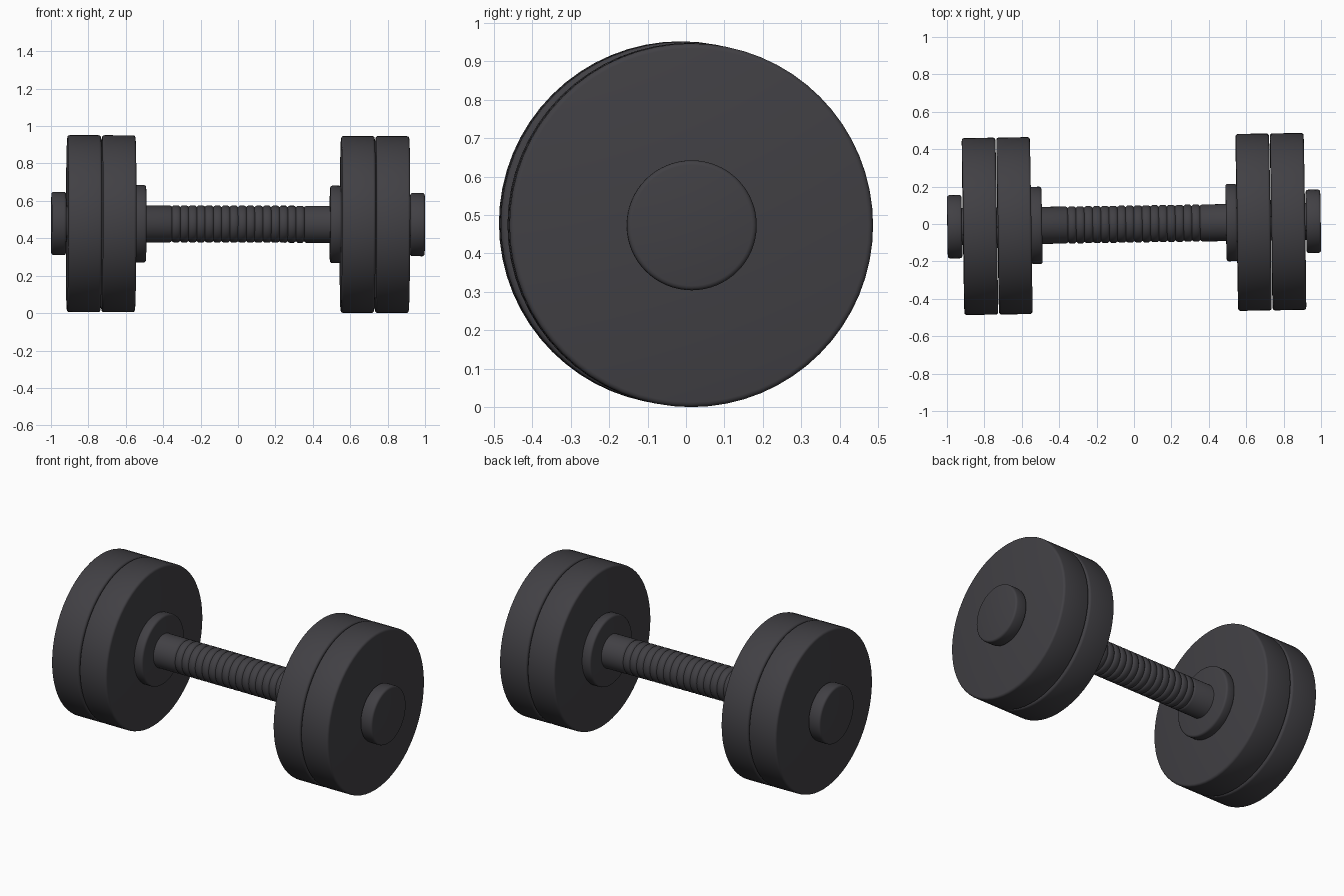
import bpy, bmesh, math
from mathutils import Matrix

if "Cube" in bpy.data.objects:
    bpy.data.objects.remove(bpy.data.objects["Cube"], do_unlink=True)

SEGMENTS = 64
# The whole dumbbell rests very slightly askew
PLACE = (Matrix.Translation((0, 0, 0.476))
         @ Matrix.Rotation(0.0152, 4, 'Z') @ Matrix.Rotation(0.003, 4, 'Y'))

iron = bpy.data.materials.new("dark iron")
COLOUR = (0.053, 0.051, 0.058, 1)
iron.diffuse_color = COLOUR
iron.use_nodes = True
bsdf = next(n for n in iron.node_tree.nodes if n.type == 'BSDF_PRINCIPLED')
bsdf.inputs["Base Color"].default_value = COLOUR
bsdf.inputs["Roughness"].default_value = 0.6


def lathe(name, profile):
    """Spin (x, radius) points around the x axis and close both ends."""
    bm = bmesh.new()
    rings = []
    for x, r in profile:
        rings.append([bm.verts.new((x, r * math.cos(a), r * math.sin(a)))
                      for a in (2 * math.pi * i / SEGMENTS for i in range(SEGMENTS))])
    for a, b in zip(rings, rings[1:]):
        for i in range(SEGMENTS):
            j = (i + 1) % SEGMENTS
            bm.faces.new((a[i], a[j], b[j], b[i]))
    bm.faces.new(rings[0])
    bm.faces.new(rings[-1])
    bmesh.ops.recalc_face_normals(bm, faces=bm.faces)
    mesh = bpy.data.meshes.new(name)
    bm.to_mesh(mesh)
    bm.free()
    mesh.materials.append(iron)
    mesh.shade_smooth()
    mesh.set_sharp_from_angle(angle=math.radians(35))
    obj = bpy.data.objects.new(name, mesh)
    bpy.context.collection.objects.link(obj)
    obj.matrix_world = PLACE
    return obj


def disc(name, x0, x1, r, bevel):
    """Disc with rounded rims."""
    steps = [math.radians(d) for d in (0, 30, 60, 90)]
    left = [(x0 + bevel * (1 - math.sin(a)), r - bevel * (1 - math.cos(a)))
            for a in reversed(steps)]
    right = [(x0 + x1 - x, rad) for x, rad in reversed(left)]
    return lathe(name, left + right)


# Weights, collars and end caps on both ends
for side, s in (("left", 1), ("right", -1)):
    for part, a, b, r, bevel in (
            ("collar", 0.492, 0.552, 0.207, 0.012),
            ("inner_plate", 0.550, 0.729, 0.473, 0.013),
            ("outer_plate", 0.734, 0.914, 0.473, 0.013),
            ("end_cap", 0.920, 0.998, 0.169, 0.012)):
        x0, x1 = sorted((s * a, s * b))
        disc(f"{side}_{part}", x0, x1, r, bevel)

# Bar with a ribbed grip: narrow grooves between rounded ribs
GROOVES, PITCH, R = 17, 0.0442, 0.099
bar = [(-0.95, R)]
for i in range(GROOVES):
    c = (i - (GROOVES - 1) / 2) * PITCH
    bar += [(c - 0.010, R), (c - 0.004, R - 0.004), (c, R - 0.008),
            (c + 0.004, R - 0.004), (c + 0.010, R)]
bar.append((0.95, R))
lathe("ribbed_bar", bar)
